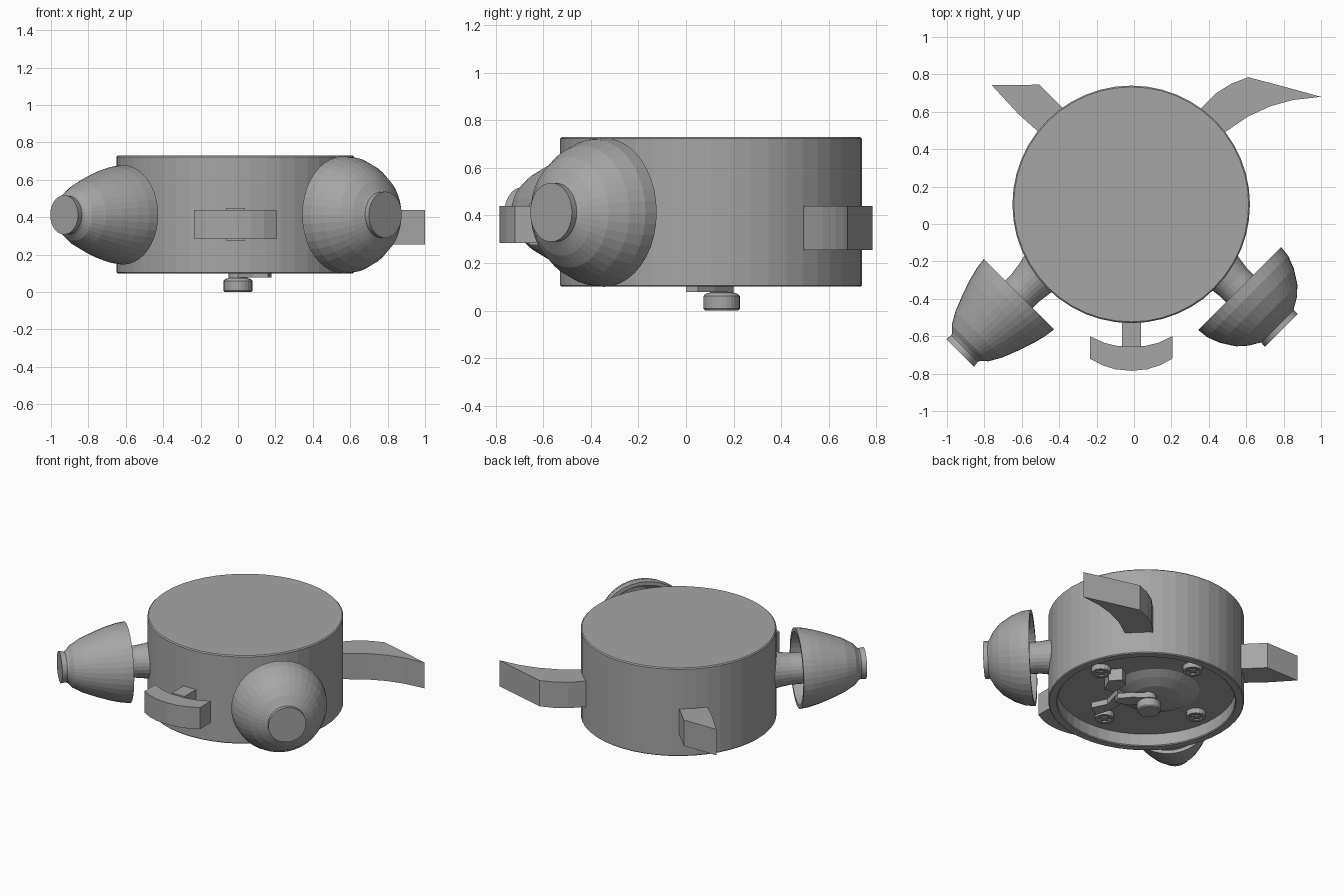
import bpy, bmesh, math
from mathutils import Vector

if "Cube" in bpy.data.objects:
    bpy.data.objects.remove(bpy.data.objects["Cube"])

CX, CY = -0.015, 0.105      # body centre
ARM_Z = 0.413               # height of the bell axes

grey = bpy.data.materials.new("dark_grey")
grey.diffuse_color = (0.38, 0.38, 0.38, 1)
grey.use_nodes = True
grey.node_tree.nodes["Principled BSDF"].inputs["Base Color"].default_value = grey.diffuse_color


def finish(name, bm):
    bmesh.ops.remove_doubles(bm, verts=bm.verts, dist=1e-5)
    bmesh.ops.recalc_face_normals(bm, faces=bm.faces)
    me = bpy.data.meshes.new(name)
    bm.to_mesh(me)
    bm.free()
    me.materials.append(grey)
    ob = bpy.data.objects.new(name, me)
    bpy.context.collection.objects.link(ob)
    return ob


def lathe(name, profile, loc=(0, 0, 0), axis=(0, 0, 1), segs=40):
    """Revolve (radius, distance) points round an axis through loc."""
    bm = bmesh.new()
    rings = []
    for r, d in profile:
        if r == 0:
            rings.append([bm.verts.new((0, 0, d))])
        else:
            rings.append([bm.verts.new((r * math.cos(2 * math.pi * i / segs),
                                        r * math.sin(2 * math.pi * i / segs), d))
                          for i in range(segs)])
    for a, b in zip(rings, rings[1:]):
        for i in range(segs):
            j = (i + 1) % segs
            if len(a) == 1:
                bm.faces.new((a[0], b[i], b[j]))
            elif len(b) == 1:
                bm.faces.new((a[i], b[0], a[j]))
            else:
                bm.faces.new((a[i], b[i], b[j], a[j]))
    rot = Vector((0, 0, 1)).rotation_difference(Vector(axis)).to_matrix()
    for v in bm.verts:
        v.co = rot @ v.co + Vector(loc)
    return finish(name, bm)


def prism(name, outline, z0, z1):
    """Extrude a plan outline between two heights."""
    bm = bmesh.new()
    face = bm.faces.new([bm.verts.new((x, y, z0)) for x, y in outline])
    new = bmesh.ops.extrude_face_region(bm, geom=[face])["geom"]
    bmesh.ops.translate(bm, vec=(0, 0, z1 - z0),
                        verts=[g for g in new if isinstance(g, bmesh.types.BMVert)])
    return finish(name, bm)


def bell(side, outer, rim, axis, wall=0.025):
    """Hollow bell with a knob at its tip and a stem back to the body."""
    depth = outer[-1][1]
    inner = [(r - wall, d) for r, d in outer if d < depth * 0.8]
    inner.append((0, inner[-1][1] + 0.02))
    lathe(side + "_bell", [(0, depth)] + outer[::-1] + inner, (*rim, ARM_Z), axis)
    lathe(side + "_stem", [(0, -0.28), (0.128, -0.28), (0.125, -0.16), (0.115, -0.12),
                           (0.105, -0.05), (0.1, depth * 0.75), (0, depth * 0.75)],
          (*rim, ARM_Z), axis, 28)


# Drum body with a shallow recess underneath
lathe("body", [(0, .73), (.628, .73), (.635, .723), (.635, .106), (.629, .10),
               (.583, .10), (.577, .106), (.577, .19), (0, .19)], (CX, CY, 0), segs=48)

# Two bells on the front corners
s = math.sqrt(0.5)
bell("left", [(.266, 0), (.258, .06), (.241, .127), (.213, .21), (.176, .304),
              (.138, .37), (.108, .397), (.1, .41), (.105, .445)],
     (-.615, -.375), (-s, -s, 0))
bell("right", [(.3135, 0), (.307, .06), (.28, .13), (.232, .205), (.182, .25),
               (.137, .276), (.123, .285), (.124, .315)],
     (.565, -.345), (s, -s, 0))

# Front anchor-shaped bumper: stem and curved bar
prism("bumper_stem", [(-.063, -.48), (.037, -.48), (.037, -.658), (-.063, -.658)], .275, .45)
bar = [(-.235, -.60), (-.235, -.72), (-.17, -.755), (-.10, -.777), (-.013, -.785),
       (.07, -.777), (.14, -.755), (.205, -.72), (.205, -.60), (.13, -.635),
       (.06, -.652), (-.013, -.657), (-.09, -.652), (-.16, -.635)]
prism("bumper_bar", bar, .285, .44)

# Back fins
prism("right_fin", [(.33, .56), (.36, .62), (.44, .70), (.52, .75), (.61, .785), (.80, .735),
                    (1.0, .68), (.85, .663), (.73, .63), (.61, .575), (.50, .50), (.42, .46)],
      .255, .44)
prism("left_fin", [(-.45, .45), (-.52, .50), (-.62, .59), (-.76, .742), (-.505, .745),
                   (-.38, .62), (-.33, .55)], .255, .44)

# Underside: low dome, centre shaft with foot, and crank arm
lathe("motor_dome", [(0, .11), (.08, .115), (.16, .13), (.23, .16), (.29, .195), (0, .195)],
      (-.07, .14, 0), segs=32)
lathe("shaft_foot", [(0, 0), (.07, 0), (.077, .008), (.077, .06), (.068, .07),
                     (.05, .075), (.05, .15), (0, .15)], (0, .15, 0), segs=24)
prism("crank_plate", [(-.02, .12), (.03, .19), (.12, .12), (.18, .05), (.16, 0), (.08, .02)],
      .078, .115)
prism("crank_arm", [(.08, .02), (.18, .05), (.14, -.10), (.19, -.20),
                    (.11, -.26), (.07, -.12)], .115, .155)
prism("catch_block", [(.22, .06), (.29, .05), (.34, .15), (.28, .22), (.22, .18)], .105, .195)

# Four screw bosses with crossed slots
for i in range(4):
    a = i * math.pi / 2 + .05
    x, y = CX - .02 + .42 * math.cos(a), CY + .42 * math.sin(a)
    lathe(f"screw_boss_{i + 1}", [(0, .165), (.035, .165), (.042, .155), (.062, .155),
                                  (.065, .195), (0, .195)], (x, y, 0), segs=16)
    for w, h, tag in ((.03, .008, "a"), (.008, .03, "b")):
        prism(f"screw_cross_{i + 1}{tag}",
              [(x - w, y - h), (x + w, y - h), (x + w, y + h), (x - w, y + h)], .155, .17)
